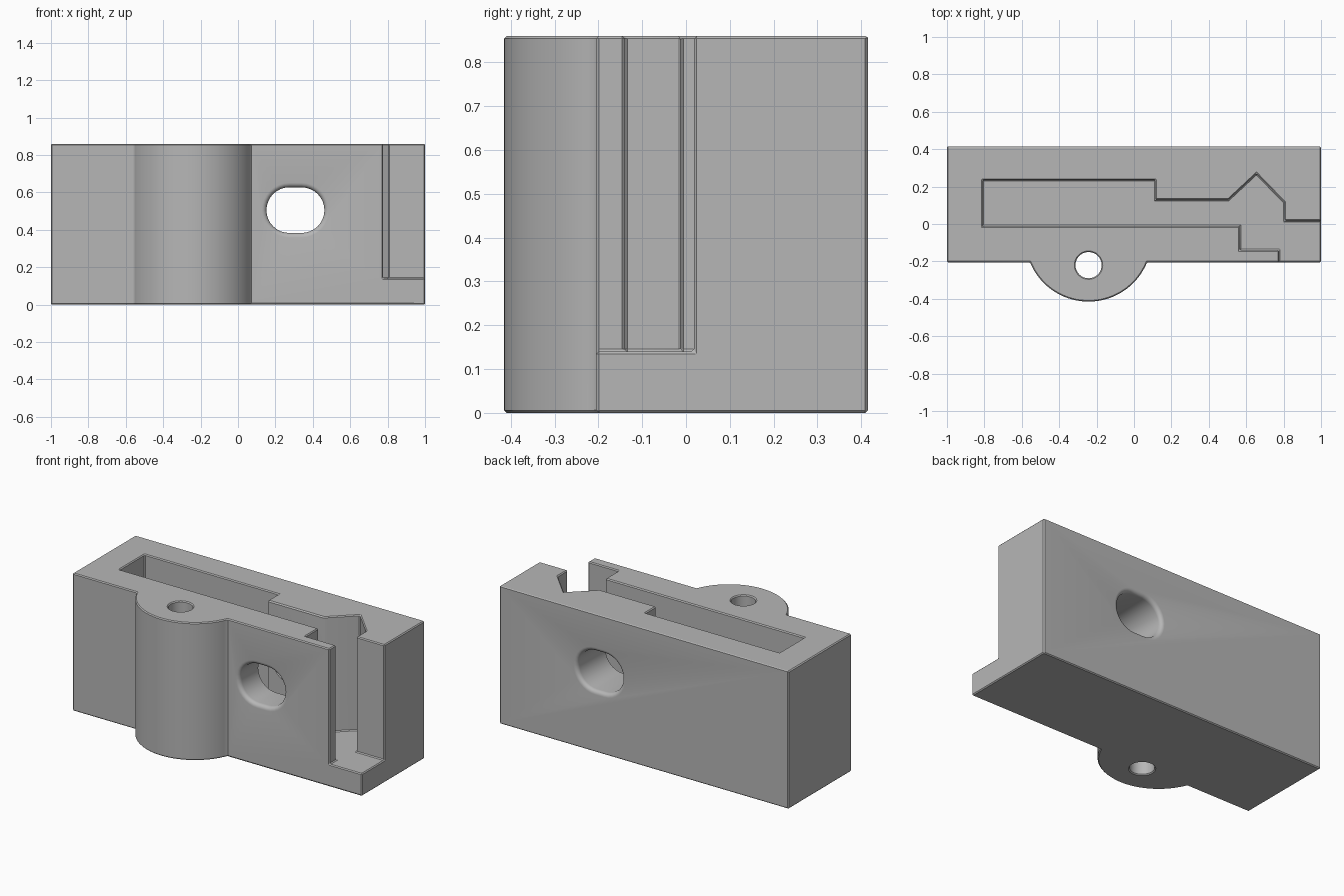
import bpy
import bmesh
from math import asin, cos, pi, sin, radians

cube = bpy.data.objects.get("Cube")
if cube:
    bpy.data.objects.remove(cube, do_unlink=True)

HEIGHT = 0.86
FLOOR = 0.14
FRONT, BACK = -0.205, 0.415

grey = bpy.data.materials.new("matte grey")
grey.use_nodes = True
colour = (0.47, 0.47, 0.47, 1)
grey.diffuse_color = colour
grey.node_tree.nodes["Principled BSDF"].inputs["Base Color"].default_value = colour


def loft(name, rings):
    """Closed solid skinned through rings of equal point count."""
    bm = bmesh.new()
    loops = [[bm.verts.new(p) for p in ring] for ring in rings]
    count = len(loops[0])
    for a, b in zip(loops, loops[1:]):
        for i in range(count):
            j = (i + 1) % count
            bm.faces.new((a[i], a[j], b[j], b[i]))
    bm.faces.new(loops[0][::-1])
    bm.faces.new(loops[-1])
    bmesh.ops.recalc_face_normals(bm, faces=bm.faces)
    mesh = bpy.data.meshes.new(name)
    bm.to_mesh(mesh)
    bm.free()
    mesh.materials.append(grey)
    obj = bpy.data.objects.new(name, mesh)
    bpy.context.collection.objects.link(obj)
    return obj


def prism(name, outline, bottom, top):
    return loft(name, [[(x, y, z) for x, y in outline] for z in (bottom, top)])


def arc(cx, cy, r, start, end, steps):
    return [(cx + r * cos(start + (end - start) * i / steps),
             cy + r * sin(start + (end - start) * i / steps))
            for i in range(steps + 1)]


# Block with the rounded boss on its front
boss_x, boss_half, boss_depth = -0.243, 0.313, 0.21
boss_r = (boss_half ** 2 + boss_depth ** 2) / (2 * boss_depth)
boss_y = FRONT - boss_depth + boss_r
spread = asin(boss_half / boss_r)
outline = [(-1, BACK), (-1, FRONT)]
outline += arc(boss_x, boss_y, boss_r, -pi / 2 - spread, -pi / 2 + spread, 36)
outline += [(1, FRONT), (1, BACK)]
body = prism("housing_block", outline, 0, HEIGHT)

# Stepped pocket, open at the top and at the front right corner
pocket = prism("pocket_cutter", [
    (-0.81, 0.235), (0.115, 0.235), (0.115, 0.13), (0.505, 0.13),
    (0.655, 0.27), (0.805, 0.115), (0.805, 0.018), (1.1, 0.018),
    (1.1, -0.3), (0.775, -0.3), (0.775, -0.14), (0.565, -0.14),
    (0.565, -0.012), (-0.81, -0.012)], FLOOR, HEIGHT + 0.1)

# Vertical bore through the boss
bore = prism("bore_cutter", arc(boss_x, -0.22, 0.07, 0, 2 * pi * 31 / 32, 31),
             -0.1, HEIGHT + 0.1)


# Oblong through hole with rounded lips on both outer faces
def oblong(y, offset):
    r = 0.122 + offset
    points = arc(0.34, 0.505, r, -pi / 2, pi / 2, 16)
    points += arc(0.274, 0.505, r, pi / 2, 3 * pi / 2, 16)
    return [(x, y, z) for x, z in points]


lip = 0.025
steps = [(lip * (1 - cos(a)), lip * (1 - sin(a)))
         for a in (i * pi / 10 for i in range(6))]
rings = [oblong(FRONT - 0.1, lip)]
rings += [oblong(FRONT + d, o) for d, o in steps]
rings += [oblong(BACK - d, o) for d, o in reversed(steps)]
rings += [oblong(BACK + 0.1, lip)]
slot = loft("slot_cutter", rings)

# Cut, then break the sharp edges
bpy.context.view_layer.objects.active = body
body.select_set(True)
for cutter in (pocket, bore, slot):
    cutter.hide_render = True
    cut = body.modifiers.new(cutter.name, "BOOLEAN")
    cut.operation = "DIFFERENCE"
    cut.solver = "EXACT"
    cut.object = cutter
edge = body.modifiers.new("edge_break", "BEVEL")
edge.width = 0.006
edge.segments = 1
edge.limit_method = "ANGLE"
edge.angle_limit = radians(40)
for name in [m.name for m in body.modifiers]:
    bpy.ops.object.modifier_apply(modifier=name)
for cutter in (pocket, bore, slot):
    bpy.data.objects.remove(cutter, do_unlink=True)
bpy.ops.object.shade_smooth_by_angle(angle=radians(30))
